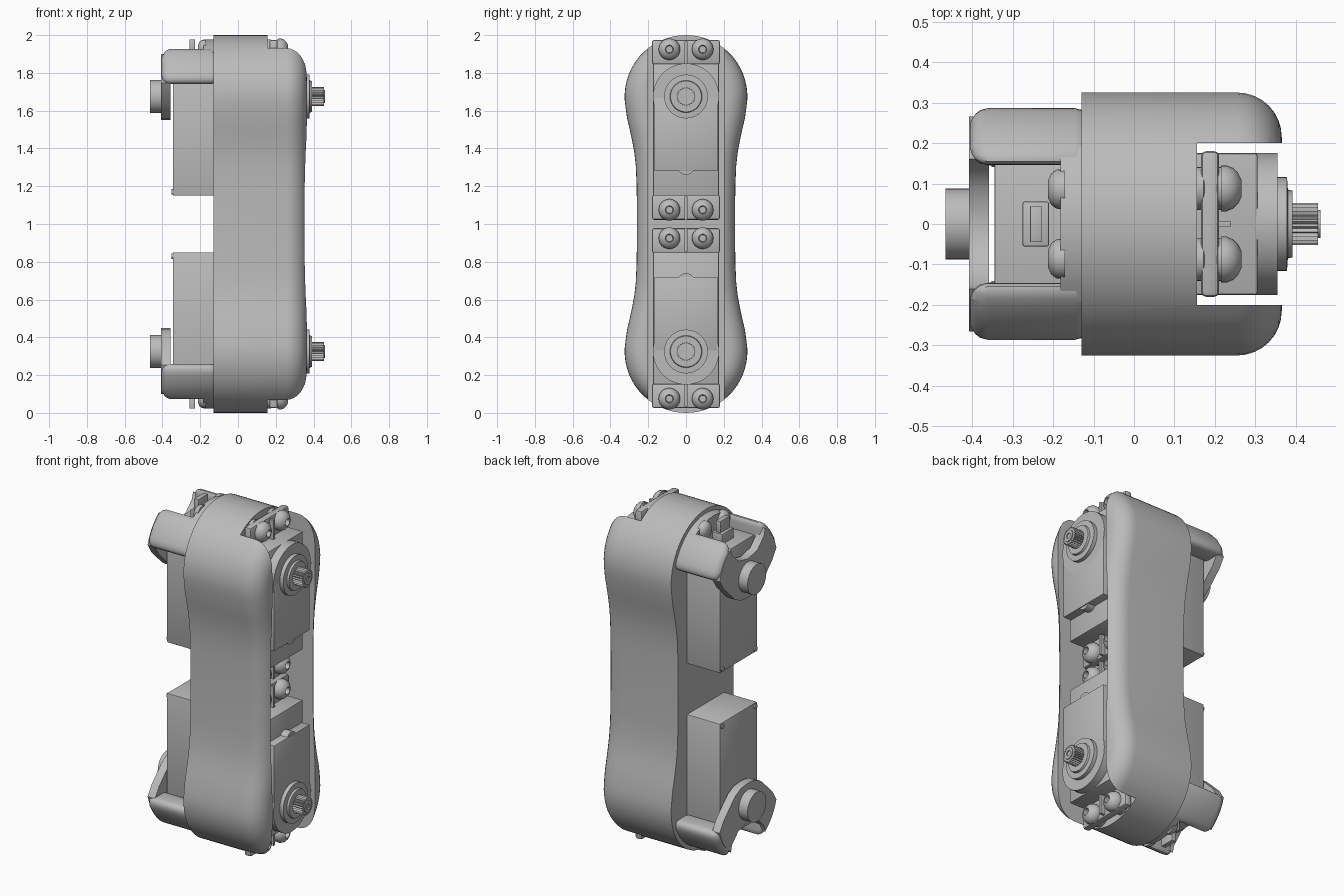
import bpy, bmesh, math

if "Cube" in bpy.data.objects:
    bpy.data.objects.remove(bpy.data.objects["Cube"])

GREY = bpy.data.materials.new("plain_grey")
GREY.use_nodes = True
GREY.diffuse_color = (0.5, 0.5, 0.5, 1)
GREY.node_tree.nodes["Principled BSDF"].inputs["Base Color"].default_value = (0.5, 0.5, 0.5, 1)

AXIS = 0.675   # height of the output axis above the middle of the link


def finish(name, bm, mirror="z"):
    """Turn a bmesh into an object centred at mid height, mirrored to the other end."""
    bmesh.ops.recalc_face_normals(bm, faces=bm.faces)
    mesh = bpy.data.meshes.new(name)
    bm.to_mesh(mesh)
    bm.free()
    mesh.materials.append(GREY)
    ob = bpy.data.objects.new(name, mesh)
    ob.location.z = 1
    bpy.context.collection.objects.link(ob)
    if mirror:
        mod = ob.modifiers.new("mirror", "MIRROR")
        mod.use_axis = [a in mirror for a in "xyz"]
    return ob


def bridge(bm, loops):
    """Skin closed loops of points one after another and cap both ends."""
    rings = [[bm.verts.new(p) for p in loop] for loop in loops]
    for a, b in zip(rings, rings[1:]):
        for i in range(len(a)):
            j = (i + 1) % len(a)
            bm.faces.new((a[i], a[j], b[j], b[i]))
    bm.faces.new(rings[0])
    bm.faces.new(rings[-1])


def prism(name, outline, x0, x1, bevel=0.0, segments=3, mirror="z"):
    """Extrude a (y, z) outline along x, rounding its sharp edges."""
    bm = bmesh.new()
    bridge(bm, [[(x, y, z) for y, z in outline] for x in (x0, x1)])
    bmesh.ops.recalc_face_normals(bm, faces=bm.faces)
    if bevel:
        edges = [e for e in bm.edges if e.calc_face_angle() > math.radians(40)]
        bmesh.ops.bevel(bm, geom=edges, offset=bevel, segments=segments,
                        affect="EDGES", profile=0.5, clamp_overlap=False)
    return finish(name, bm, mirror)


def box(name, x, y, z, bevel=0.0, mirror="z"):
    outline = [(y[0], z[0]), (y[1], z[0]), (y[1], z[1]), (y[0], z[1])]
    return prism(name, outline, x[0], x[1], bevel, 2, mirror)


def lathe(name, profile, y=0.0, z=AXIS, sides=32, mirror="z"):
    """Revolve an (x, radius) profile around an axis along x."""
    bm = bmesh.new()
    turns = [2 * math.pi * i / sides for i in range(sides)]
    bridge(bm, [[(x, y + r * math.cos(t), z + r * math.sin(t)) for t in turns]
                for x, r in profile])
    return finish(name, bm, mirror)


def arc(r, start, end, steps):
    angles = [math.radians(start + (end - start) * i / steps) for i in range(steps + 1)]
    return [(r * math.cos(a), AXIS + r * math.sin(a)) for a in angles]


# Dog-bone shell: one quarter outline, reflected all round
quarter = arc(0.325, 90, -10, 16)
quarter[0] = (0.0, 1.0)
quarter += [(0.312, 0.56), (0.298, 0.5), (0.285, 0.44), (0.274, 0.38),
            (0.266, 0.31), (0.261, 0.2), (0.26, 0.0)]
half = quarter + [(y, -z) for y, z in quarter[-2::-1]]
outline = half + [(-y, z) for y, z in half[-2:0:-1]]


def inset(points, d):
    result = []
    for i, (y, z) in enumerate(points):
        a, b = points[i - 1], points[(i + 1) % len(points)]
        ty, tz = b[0] - a[0], b[1] - a[1]
        n = math.hypot(ty, tz)
        result.append((y + d * tz / n, z - d * ty / n))
    return result


ROUND = 0.11
layers = [(-0.13, 0.0)]
for i in range(9):
    t = math.pi / 2 * i / 8
    layers.append((0.365 - ROUND + ROUND * math.sin(t), ROUND * (1 - math.cos(t))))
bm = bmesh.new()
bridge(bm, [[(x, y, z) for y, z in inset(outline, d)] for x, d in layers])
shell = finish("shell", bm, "")

# Long channel cut into the output side
cutter = box("channel_cutter", (0.155, 0.6), (-0.2, 0.2), (-1.2, 1.2), mirror="")
cutter.hide_render = True
cut = shell.modifiers.new("channel", "BOOLEAN")
cut.operation, cut.solver, cut.object = "DIFFERENCE", "EXACT", cutter
bpy.context.view_layer.objects.active = shell
bpy.ops.object.modifier_apply(modifier=cut.name)
bpy.data.objects.remove(cutter)

# Bearing bracket: two arms, V-shaped end plate and hub
arm = arc(0.305, 12.5, 61.5, 4) + [(0.145, 0.74)]
prism("bracket_arms", arm, -0.1, -0.407, 0.045, 4, "yz")
side = [(0.09, 0.8), (0.15, 0.86), (0.16, 0.9)] + arc(0.275, 50, 15, 4)
side += [(0.23, 0.69), (0.17, 0.63), (0.12, 0.583), (0.065, 0.556)]
plate = [(0.0, 0.78)] + side + [(0.0, 0.55)] + [(-y, z) for y, z in side[::-1]]
prism("bracket_plate", plate, -0.358, -0.407, 0.0)
lathe("bearing_hub", [(-0.39, 0.088), (-0.465, 0.088)])

# End wall behind the outer mounting screws
prism("end_wall", arc(0.302, 51, 129, 8) + [(-0.19, 0.85), (0.19, 0.85)], -0.182, -0.1)

# Servo case
box("servo_case", (-0.345, 0.305), (-0.175, 0.175), (0.15, 0.85), 0.006)
box("gear_cover", (0.29, 0.355), (-0.167, 0.167), (0.28, AXIS), 0.004)
lathe("gear_cover_round", [(0.29, 0.175), (0.355, 0.175)], sides=48)
lathe("cover_latch", [(0.29, 0.045), (0.35, 0.045)], z=0.305)
lathe("output_boss", [(0.34, 0.116), (0.378, 0.116), (0.38, 0.085), (0.392, 0.082)], sides=40)

# Splined output shaft with a screw hole
TEETH = 24
spline = []
for i in range(TEETH * 2):
    t = math.pi * i / TEETH
    r = 0.052 if i % 2 else 0.044
    spline.append((r * math.cos(t), AXIS + r * math.sin(t)))
prism("output_shaft", spline, 0.38, 0.455)
lathe("shaft_tip", [(0.45, 0.034), (0.461, 0.034), (0.461, 0.016), (0.42, 0.014)], sides=20)

# Mounting tabs with gusset, grommets and screws
for label, low, high, screw in (("outer", 0.845, 0.975, 0.925), ("inner", 0.022, 0.155, 0.075)):
    box(label + "_tab", (0.166, 0.21), (-0.18, 0.18), (low, high), 0.012)
    box(label + "_gusset", (0.2, 0.238), (-0.007, 0.007), (low, high - 0.01))
    lathe(label + "_grommets", [(0.15, 0.053), (0.172, 0.053), (0.176, 0.046), (0.205, 0.046),
          (0.207, 0.053), (0.218, 0.053)], 0.088, screw, 24, "yz")
    lathe(label + "_screws", [(0.215, 0.057), (0.228, 0.057), (0.245, 0.05), (0.257, 0.038),
          (0.265, 0.022), (0.264, 0.02), (0.235, 0.018)], 0.088, screw, 24, "yz")

# Domed screw ends on the bearing side of the end wall
lathe("screw_ends", [(-0.17, 0.05), (-0.192, 0.048), (-0.205, 0.038), (-0.213, 0.02)],
      0.086, 0.925, 24, "yz")

# Cable socket on the servo end
box("cable_socket", (-0.275, -0.21), (-0.055, 0.055), (0.84, 0.91), 0.004)
box("cable_plug", (-0.257, -0.228), (-0.045, 0.045), (0.9, 0.978), 0.003)

# Small case screws at the corners of the servo back
lathe("case_screws", [(-0.33, 0.014), (-0.352, 0.014)], 0.155, 0.17, 16, "yz")

# Smooth curved surfaces, keep hard edges
bpy.ops.object.select_all(action="DESELECT")
for ob in bpy.context.scene.objects:
    if ob.type == "MESH":
        ob.select_set(True)
bpy.context.view_layer.objects.active = shell
bpy.ops.object.shade_smooth_by_angle(angle=math.radians(35))
